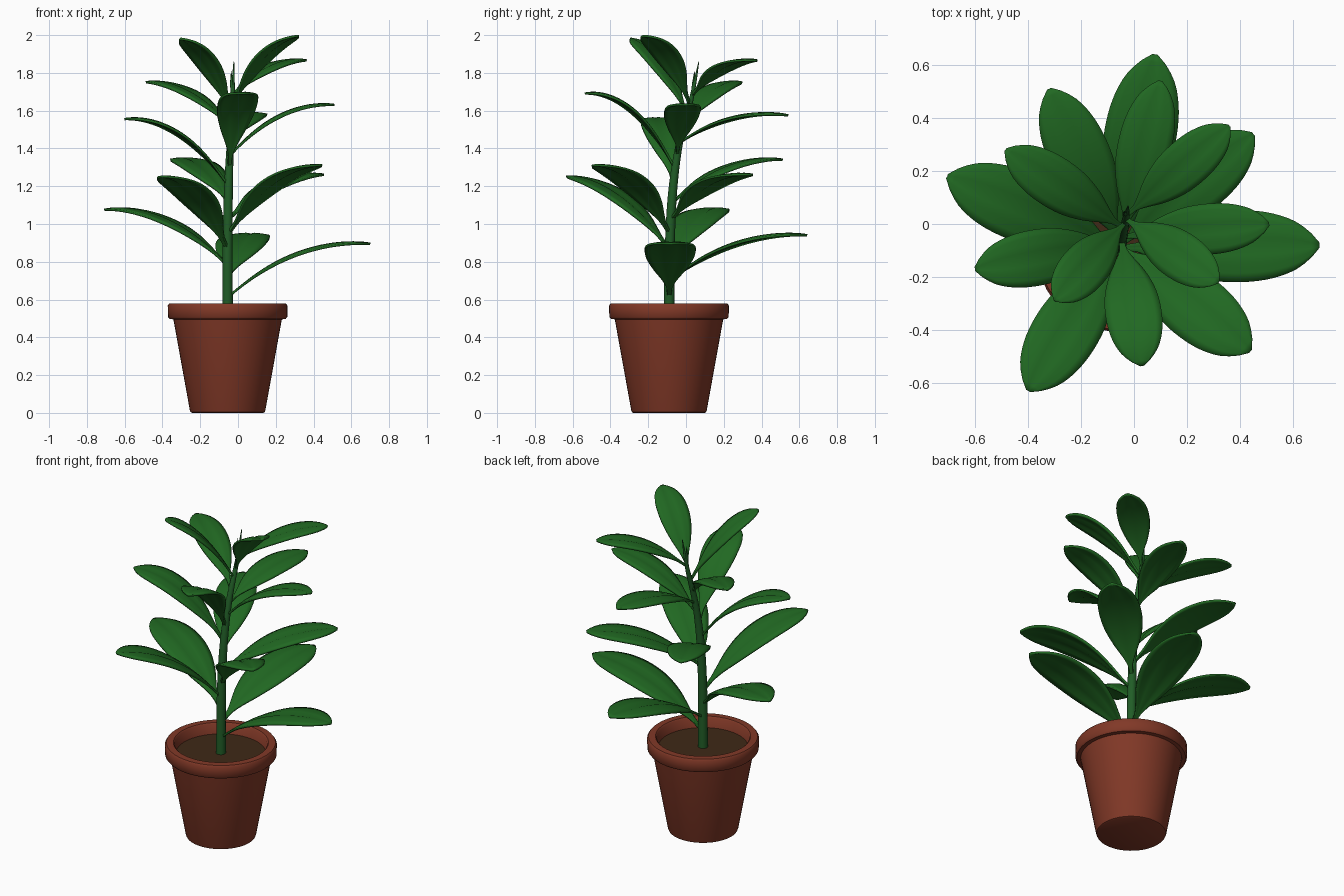
import bpy, math
from mathutils import Vector

if "Cube" in bpy.data.objects:
    bpy.data.objects.remove(bpy.data.objects["Cube"])


def material(name, rgb):
    m = bpy.data.materials.new(name)
    m.diffuse_color = (*rgb, 1)
    m.use_nodes = True
    m.node_tree.nodes["Principled BSDF"].inputs["Base Color"].default_value = m.diffuse_color
    return m


TERRACOTTA = material("terracotta", (0.22, 0.04, 0.02))
SOIL = material("soil", (0.05, 0.022, 0.008))
GREEN = material("leaf_green", (0.015, 0.14, 0.016))
STEM = material("stem_green", (0.015, 0.11, 0.02))


def add_mesh(name, verts, faces, mat, angle=40):
    me = bpy.data.meshes.new(name)
    me.from_pydata(verts, [], faces)
    me.materials.append(mat)
    ob = bpy.data.objects.new(name, me)
    bpy.context.collection.objects.link(ob)
    bpy.ops.object.select_all(action='DESELECT')
    ob.select_set(True)
    bpy.context.view_layer.objects.active = ob
    bpy.ops.object.shade_smooth_by_angle(angle=math.radians(angle))
    return ob


def rings(name, sections, mat, n=48):
    """Tube through circles (x, y, z, radius), capped at both ends."""
    verts = [(x + r * math.cos(a * math.tau / n), y + r * math.sin(a * math.tau / n), z)
             for x, y, z, r in sections for a in range(n)]
    faces = [(i * n + a, i * n + (a + 1) % n, (i + 1) * n + (a + 1) % n, (i + 1) * n + a)
             for i in range(len(sections) - 1) for a in range(n)]
    last = (len(sections) - 1) * n
    faces += [tuple(reversed(range(n))), tuple(range(last, last + n))]
    return add_mesh(name, verts, faces, mat)


def interp(table, t):
    """Smooth lookup of a row by its first value (Catmull-Rom)."""
    k = 0
    while k < len(table) - 2 and t > table[k + 1][0]:
        k += 1
    p = [table[max(0, min(len(table) - 1, k + d))] for d in (-1, 0, 1, 2)]
    h = p[2][0] - p[1][0]
    s = (t - p[1][0]) / h
    out = []
    for c in range(1, len(p[0])):
        m1 = (p[2][c] - p[0][c]) / (p[2][0] - p[0][0]) * h
        m2 = (p[3][c] - p[1][c]) / (p[3][0] - p[1][0]) * h
        out.append((2*s**3 - 3*s*s + 1) * p[1][c] + (s**3 - 2*s*s + s) * m1
                   + (3*s*s - 2*s**3) * p[2][c] + (s**3 - s*s) * m2)
    return out


# Pot and soil
PX, PY = -0.055, -0.09
pot = [(0.188, 0), (0.196, 0.004), (0.2, 0.014), (0.287, 0.495), (0.308, 0.498),
       (0.316, 0.508), (0.317, 0.568), (0.309, 0.579), (0.27, 0.58), (0.262, 0.572),
       (0.25, 0.49)]
rings("pot", [(PX, PY, z, r) for r, z in pot], TERRACOTTA)
rings("soil", [(PX, PY, 0.48, 0.251), (PX, PY, 0.515, 0.254)], SOIL)

# Stem: z, x, y, radius
STEM_PATH = [(0.5, -0.055, -0.09, 0.028), (0.9, -0.055, -0.085, 0.026), (1.2, -0.05, -0.068, 0.023),
             (1.45, -0.04, -0.03, 0.018), (1.65, -0.03, 0.025, 0.013), (1.74, -0.026, 0.045, 0.009),
             (1.86, -0.022, 0.068, 0.002)]
stem = []
for i in range(33):
    z = 0.5 + 1.36 * i / 32
    x, y, r = interp(STEM_PATH, z)
    stem.append((x, y, z, r))
rings("stem", stem, STEM, 16)

# Leaves: start height, tip x, y, z, full width, arch
LEAVES = [
    (0.61, 0.70, -0.08, 0.895, 0.27, 1.05), (0.70, 0.08, 0.64, 0.94, 0.27, 1.05),
    (0.78, -0.705, 0.18, 1.075, 0.26, 1.05), (0.86, -0.40, -0.63, 1.25, 0.25, 0.92),
    (0.94, 0.44, -0.48, 1.31, 0.25, 0.94), (1.02, 0.45, 0.34, 1.26, 0.24, 1.02),
    (1.11, -0.32, 0.51, 1.34, 0.23, 1.05), (1.20, -0.60, -0.17, 1.555, 0.21, 1.03),
    (1.29, 0.03, -0.535, 1.69, 0.21, 1.03), (1.36, 0.51, 0.0, 1.63, 0.19, 1.03),
    (1.43, 0.10, 0.54, 1.575, 0.20, 1.2), (1.51, -0.485, 0.28, 1.75, 0.19, 1.0),
    (1.58, -0.30, -0.29, 1.98, 0.18, 0.82), (1.63, 0.32, -0.22, 1.995, 0.18, 0.86),
    (1.68, 0.36, 0.37, 1.865, 0.18, 1.05)]
WIDTH = [(0, 0.08), (0.1, 0.12), (0.17, 0.28), (0.3, 0.64), (0.45, 0.91), (0.6, 1.0),
         (0.75, 0.94), (0.87, 0.73), (0.94, 0.46), (0.98, 0.22), (1, 0.06)]
ROWS, COLS = 28, 8


def leaf(name, z0, tx, ty, tz, width, arch):
    sx, sy, _ = interp(STEM_PATH, z0)
    s, t = Vector((sx, sy, z0)), Vector((tx, ty, tz))
    c = s.lerp(t, 0.45)
    c.z = z0 + (tz - z0) * arch
    side = Vector((-(t.y - s.y), t.x - s.x, 0)).normalized()
    verts, faces = [], []
    for i in range(ROWS + 1):
        k = i / ROWS
        p = s * (1 - k) ** 2 + c * 2 * k * (1 - k) + t * k * k
        tangent = ((c - s) * (1 - k) + (t - c) * k).normalized()
        up = tangent.cross(side)
        half = max(0.004, interp(WIDTH, k)[0] * width / 2)
        for j in range(COLS + 1):
            u = 2 * j / COLS - 1
            # gentle crown with a sunken midrib
            lift = half * (0.1 * (1 - u * u) - 0.07 * max(0, 1 - 4 * abs(u)))
            verts.append(p + side * half * u + up * lift)
    n = COLS + 1
    for i in range(ROWS):
        for j in range(COLS):
            a = i * n + j
            faces.append((a, a + n, a + n + 1, a + 1))
    ob = add_mesh(name, verts, faces, GREEN, 60)
    sol = ob.modifiers.new("thickness", 'SOLIDIFY')
    sol.thickness = 0.012
    sol.offset = 0


for i, spec in enumerate(LEAVES):
    leaf(f"leaf_{i + 1:02d}", *spec)

# Young bud leaf beside the growing tip
rings("bud", [(-0.028, 0.035, 1.68, 0.008), (-0.034, 0.04, 1.74, 0.009), (-0.036, 0.045, 1.81, 0.001)], STEM, 12)
